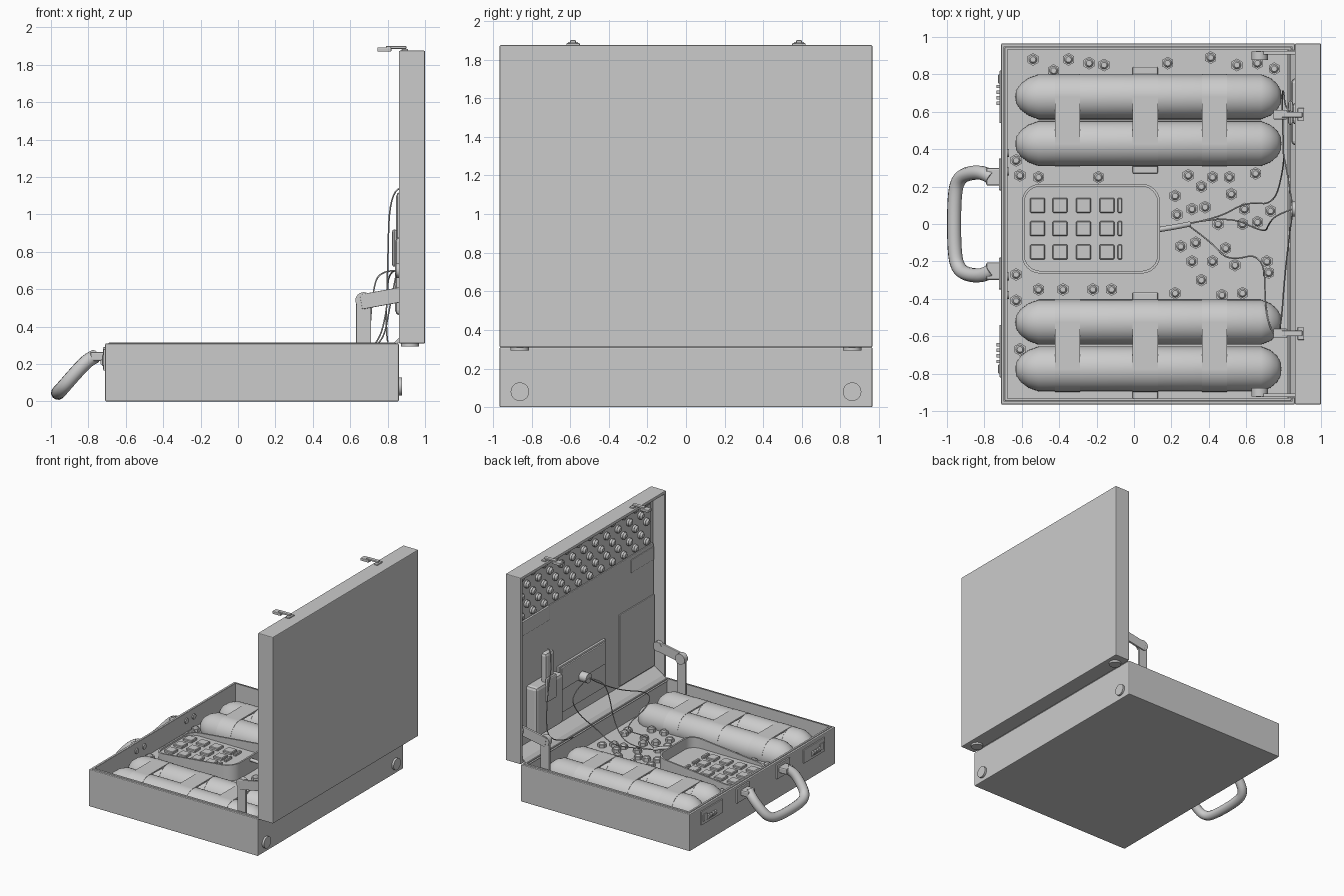
import bpy, bmesh, math
from mathutils import Matrix, Vector

cube = bpy.data.objects.get("Cube")
if cube:
    bpy.data.objects.remove(cube)

grey = bpy.data.materials.new("plain_grey")
grey.use_nodes = True
grey.diffuse_color = (0.6, 0.6, 0.6, 1)
grey.node_tree.nodes["Principled BSDF"].inputs["Base Color"].default_value = (0.6, 0.6, 0.6, 1)


def add_mesh(name, mesh, smooth=True):
    mesh.materials.clear()
    mesh.materials.append(grey)
    ob = bpy.data.objects.new(name, mesh)
    bpy.context.collection.objects.link(ob)
    if smooth:
        bpy.ops.object.select_all(action='DESELECT')
        ob.select_set(True)
        bpy.context.view_layer.objects.active = ob
        bpy.ops.object.shade_smooth_by_angle(angle=math.radians(35))
    return ob


def finish(name, bm, smooth=True):
    bmesh.ops.recalc_face_normals(bm, faces=bm.faces[:])
    mesh = bpy.data.meshes.new(name)
    bm.to_mesh(mesh)
    bm.free()
    return add_mesh(name, mesh, smooth)


def put_box(bm, lo, hi):
    lo, hi = Vector(lo), Vector(hi)
    m = Matrix.Translation((lo + hi) / 2) @ Matrix.Diagonal((*(hi - lo), 1))
    bmesh.ops.create_cube(bm, size=1, matrix=m)


def box(name, lo, hi, bevel=0.0):
    bm = bmesh.new()
    put_box(bm, lo, hi)
    if bevel:
        bmesh.ops.bevel(bm, geom=bm.edges[:], offset=bevel, segments=2, affect='EDGES', profile=0.5)
    return finish(name, bm, False)


def put_disc(bm, centre, axis, r, depth, sides=24, r2=None):
    turn = Vector((0, 0, 1)).rotation_difference(Vector(axis)).to_matrix().to_4x4()
    bmesh.ops.create_cone(bm, cap_ends=True, segments=sides, radius1=r, radius2=r if r2 is None else r2,
                          depth=depth, matrix=Matrix.Translation(centre) @ turn)


def disc(name, centre, axis, r, depth):
    bm = bmesh.new()
    put_disc(bm, centre, axis, r, depth)
    return finish(name, bm)


def tube(name, points, r):
    cu = bpy.data.curves.new(name, 'CURVE')
    cu.dimensions = '3D'
    cu.bevel_depth, cu.bevel_resolution, cu.use_fill_caps = r, 4, True
    sp = cu.splines.new('NURBS')
    sp.points.add(len(points) - 1)
    for p, co in zip(sp.points, points):
        p.co = (*co, 1)
    sp.use_endpoint_u, sp.order_u, sp.resolution_u = True, 3, 6
    tmp = bpy.data.objects.new(name + "_path", cu)
    bpy.context.collection.objects.link(tmp)
    bpy.context.view_layer.update()
    mesh = bpy.data.meshes.new_from_object(tmp.evaluated_get(bpy.context.evaluated_depsgraph_get()))
    bpy.data.objects.remove(tmp)
    return add_mesh(name, mesh)


def tray(name, lo, hi, side, wall, depth):
    # box with rounded edges and one face sunk in
    bm = bmesh.new()
    put_box(bm, lo, hi)
    bmesh.ops.bevel(bm, geom=bm.edges[:], offset=0.006, segments=2, affect='EDGES', profile=0.5)
    side = Vector(side)
    bm.normal_update()
    face = max(bm.faces, key=lambda f: f.normal.dot(side) * f.calc_area())
    bmesh.ops.inset_region(bm, faces=[face], thickness=wall)
    out = bmesh.ops.extrude_discrete_faces(bm, faces=[face])["faces"]
    bmesh.ops.translate(bm, verts=out[0].verts[:], vec=-side * depth)
    return finish(name, bm, False)


def outline(x0, x1, y0, y1, r, steps=6):
    # rounded rectangle, corner by corner
    pts = []
    for i, (cx, cy) in enumerate(((x1 - r, y1 - r), (x0 + r, y1 - r), (x0 + r, y0 + r), (x1 - r, y0 + r))):
        for k in range(steps + 1):
            a = (i + k / steps) * math.pi / 2
            pts.append((cx + r * math.cos(a), cy + r * math.sin(a)))
    return pts


# Case halves, with a lining whose floor carries the contents
floor = 0.155
tray("case_base", (-0.71, -0.965, 0), (0.86, 0.965, 0.31), (0, 0, 1), 0.014, 0.25)
tray("base_lining", (-0.692, -0.947, 0.08), (0.842, 0.947, 0.316), (0, 0, 1), 0.012, 0.316 - floor)
tray("case_lid", (0.86, -0.965, 0.31), (1, 0.965, 1.875), (-1, 0, 0), 0.024, 0.105)

# Sloping cover over the hinge
bm = bmesh.new()
section = [bm.verts.new((x, -0.93, z)) for x, z in
           ((0.82, 0.3), (0.86, 0.34), (0.95, 0.395), (0.95, 0.34), (0.87, 0.325), (0.835, 0.295))]
sweep = bmesh.ops.extrude_face_region(bm, geom=[bm.faces.new(section)])["geom"]
bmesh.ops.translate(bm, verts=[v for v in sweep if isinstance(v, bmesh.types.BMVert)], vec=(0, 1.86, 0))
finish("hinge_cover", bm, False)

# Gas tanks with straps
tank_z, tank_r = 0.18, 0.12
strap_xs = (-0.355, 0.06, 0.43)
profile = [(-0.635, 0), (-0.63, 0.035), (-0.605, 0.07), (-0.565, 0.1), (-0.51, tank_r),
           (0.68, tank_r), (0.73, 0.1), (0.765, 0.07), (0.785, 0.035), (0.788, 0)]
for pair in ((0.43, 0.68), (-0.775, -0.525)):
    for y in pair:
        bm = bmesh.new()
        vs = [bm.verts.new((x, y, tank_z + r)) for x, r in profile]
        es = [bm.edges.new(p) for p in zip(vs, vs[1:])]
        bmesh.ops.spin(bm, geom=vs + es, cent=(0, y, tank_z), axis=(1, 0, 0), angle=math.tau, steps=32)
        bmesh.ops.remove_doubles(bm, verts=bm.verts[:], dist=0.0005)
        finish("gas_tank", bm)
        bm = bmesh.new()
        for x in strap_xs:
            put_disc(bm, (x, y, tank_z), (1, 0, 0), tank_r + 0.002, 0.135, 32)
        finish("tank_straps", bm)
    for x in strap_xs:
        box("strap_bridge", (x - 0.0675, pair[0], 0.29), (x + 0.0675, pair[1], 0.302))
    for y in (pair[0] - 0.11, pair[1] + 0.11):
        box("strap_tab", (-0.0075, y - 0.05, floor - 0.01), (0.1275, y + 0.05, floor + 0.02), 0.006)

# Handset: rim rising towards the cord, sunken keypad and keys
pad_z = 0.2
bm = bmesh.new()
ring = [bm.verts.new((x, y, floor - 0.01)) for x, y in outline(-0.6, 0.14, -0.265, 0.215, 0.1)]
top = bmesh.ops.extrude_face_region(bm, geom=[bm.faces.new(ring)])["geom"]
for v in top:
    if isinstance(v, bmesh.types.BMVert):
        v.co.z = 0.276 + 0.1 * v.co.x
pad = [f for f in top if isinstance(f, bmesh.types.BMFace)]
bmesh.ops.inset_region(bm, faces=pad, thickness=0.014)
sunk = bmesh.ops.extrude_discrete_faces(bm, faces=pad)["faces"][0]
for v in sunk.verts:
    v.co.z = pad_z
finish("handset_body", bm)
bm = bmesh.new()
for y in (0.1, -0.025, -0.15):
    for x, w in ((-0.515, 0.04), (-0.395, 0.04), (-0.27, 0.04), (-0.145, 0.04), (-0.075, 0.012)):
        put_box(bm, (x - w, y - 0.04, pad_z - 0.02), (x + w, y + 0.04, pad_z + 0.02))
bmesh.ops.bevel(bm, geom=bm.edges[:], offset=0.005, segments=1, affect='EDGES')
finish("handset_keys", bm, False)

# Scattered hex nuts
nuts = ((-.54, .88), (-.43, .82), (-.35, .88), (-.24, .86), (-.16, .85), (.18, .86), (.41, .89), (.55, .85),
        (.66, .86), (.75, .83), (-.63, .34), (-.61, .26), (-.51, .25), (-.19, .25), (.29, .26), (.42, .25),
        (.51, .25), (.65, .27), (.22, .15), (.36, .2), (.23, .05), (.31, .08), (.38, .09), (.52, .16),
        (.59, .08), (.73, .07), (.45, 0), (.58, 0), (.66, .01), (.25, -.12), (.33, -.1), (.49, -.13),
        (.42, -.2), (.31, -.2), (.54, -.22), (.71, -.2), (.72, -.26), (.22, -.37), (.36, -.3), (.47, -.38),
        (.58, -.37), (-.63, -.27), (-.51, -.35), (-.38, -.35), (-.22, -.35), (-.12, -.35), (-.63, -.41), (-.61, -.67))
bm = bmesh.new()
for x, y in nuts:
    put_disc(bm, (x, y, floor + 0.012), (0, 0, 1), 0.034, 0.03, 6)
    put_disc(bm, (x, y, floor + 0.032), (0, 0, 1), 0.024, 0.014, 12, 0.015)
for y in (-0.38, -0.28, 0.28, 0.38):
    put_disc(bm, (-0.678, y, 0.25), (1, 0, 0), 0.022, 0.02, 12)
finish("hex_nuts", bm)

# Domed studs on the lid panel
box("stud_panel", (0.955, -0.9, 1.43), (0.97, 0.9, 1.845))
bm = bmesh.new()
for row in range(5):
    for col in range(12 - row % 2):
        y = -0.83 + 0.151 * (col + 0.5 * (row % 2))
        z = 1.475 + 0.082 * row
        put_disc(bm, (0.948, y, z), (-1, 0, 0), 0.031, 0.02, 12)
        put_disc(bm, (0.931, y, z), (-1, 0, 0), 0.029, 0.014, 12, 0.016)
finish("panel_studs", bm)

# Lid organiser
box("document_panel", (0.945, -0.92, 0.36), (0.97, 0.92, 1.43), 0.006)
box("panel_tab_near", (0.938, 0.47, 1.31), (0.96, 0.92, 1.43), 0.005)
box("panel_tab_far", (0.938, -0.92, 1.29), (0.96, -0.62, 1.4), 0.005)
box("side_pocket", (0.936, -0.92, 0.4), (0.96, -0.46, 1.0), 0.005)
box("tool_pocket", (0.84, 0.42, 0.46), (0.95, 0.78, 0.88), 0.025)
box("tool_handle", (0.845, 0.53, 0.7), (0.9, 0.65, 1.12), 0.025)
box("tool_flap", (0.824, 0.53, 0.72), (0.85, 0.66, 0.92), 0.012)
box("envelope_pocket", (0.925, -0.26, 0.48), (0.95, 0.36, 0.88), 0.006)
box("envelope_flap", (0.912, -0.24, 0.68), (0.93, 0.34, 0.865), 0.006)
disc("envelope_clasp", (0.885, 0.08, 0.7), (1, 0, 0), 0.04, 0.08)

# Cables
tube("handset_cord", [(0.13, -0.03, 0.26), (0.2, -0.02, 0.26), (0.3, 0, 0.22)], 0.014)
wires = ([(.28, 0, .22), (.45, .03, .2), (.6, .12, .22), (.75, .1, .3), (.8, .3, .5), (.8, .4, .7), (.85, .08, .7)],
         [(.28, 0, .22), (.42, -.1, .2), (.5, -.2, .2), (.7, -.15, .22), (.7, -.5, .28), (.78, -.65, .33), (.81, -.2, .5), (.85, .08, .7)],
         [(.28, 0, .22), (.5, .05, .2), (.7, -.05, .3), (.72, 0, .6), (.76, .05, .7), (.85, .08, .7)],
         [(.8, .35, .32), (.79, .7, .38), (.8, .72, .7), (.81, .6, 1.13), (.87, .59, 1.14)])
for path in wires:
    tube("wire", path, 0.004)

# Parts mirrored on both sides
for s in (1, -1):
    def span(name, x, y, z, bevel=0.004):
        ys = sorted((s * y[0], s * y[1]))
        box(name, (x[0], ys[0], z[0]), (x[1], ys[1], z[1]), bevel)

    # Lid stay
    span("stay_post", (0.632, 0.712), (0.895, 0.915), (floor, 0.54))
    disc("stay_pivot", (0.672, s * 0.9, 0.54), (0, 1, 0), 0.044, 0.045)
    arm = box("stay_arm", (-0.13, -0.01, -0.04), (0.13, 0.01, 0.04), 0.004)
    arm.location, arm.rotation_euler = (0.785, s * 0.915, 0.555), (0, -0.18, 0)
    disc("stay_lid_pivot", (0.9, s * 0.92, 0.575), (0, 1, 0), 0.04, 0.035)
    # Feet
    disc("base_foot", (0.865, s * 0.86, 0.08), (1, 0, 0), 0.048, 0.024)
    disc("lid_foot", (0.92, s * 0.86, 0.304), (0, 0, 1), 0.048, 0.02)
    # Lid latch
    span("latch_foot", (0.875, 0.91), (0.55, 0.62), (1.87, 1.885))
    span("latch_arm", (0.79, 0.9), (0.57, 0.6), (1.885, 1.9))
    span("latch_tongue", (0.745, 0.82), (0.56, 0.61), (1.87, 1.892))
    # Combination lock
    span("lock_plate", (-0.72, -0.705), (0.54, 0.82), (0.165, 0.28))
    for k in range(4):
        disc("lock_dial", (-0.716, s * (0.645 + 0.03 * k), 0.21), (0, 1, 0), 0.02, 0.018)
    span("lock_button", (-0.726, -0.71), (0.75, 0.8), (0.19, 0.25))
    # Handle mount
    span("handle_plate", (-0.722, -0.705), (0.18, 0.35), (0.17, 0.29))
    span("handle_mount", (-0.79, -0.71), (0.205, 0.3), (0.215, 0.265), 0.01)

# Carrying handle
half = [(-0.765, 0.25, 0.24), (-0.8, 0.275, 0.225), (-0.87, 0.275, 0.15), (-0.935, 0.25, 0.075), (-0.962, 0.16, 0.046)]
tube("handle_grip", half + [(x, -y, z) for x, y, z in reversed(half)], 0.038)
